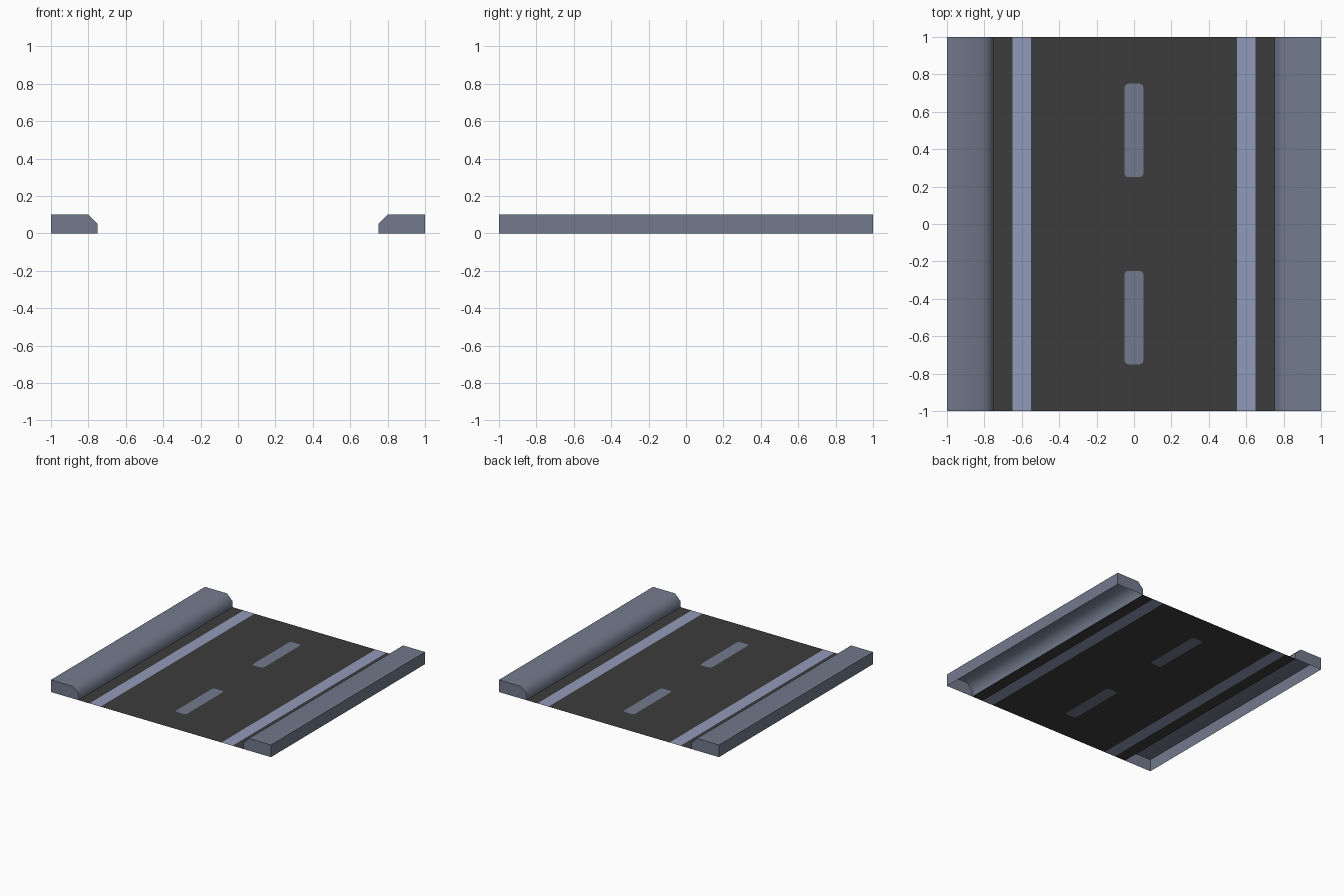
import bpy, bmesh, math

if "Cube" in bpy.data.objects:
    bpy.data.objects.remove(bpy.data.objects["Cube"])


def material(name, srgb):
    m = bpy.data.materials.new(name)
    m.diffuse_color = [((c / 255 + 0.055) / 1.055) ** 2.4 for c in srgb] + [1]
    m.use_nodes = True
    m.node_tree.nodes["Principled BSDF"].inputs["Base Color"].default_value = m.diffuse_color
    return m


asphalt = material("asphalt", (60, 60, 60))
concrete = material("concrete_grey", (114, 122, 140))
paint = material("pale_blue_paint", (145, 154, 184))


def make_object(name, polygons, mats):
    """polygons: list of (points, material index)"""
    bm = bmesh.new()
    for pts, mi in polygons:
        f = bm.faces.new([bm.verts.new(p) for p in pts])
        f.material_index = mi
    bmesh.ops.remove_doubles(bm, verts=bm.verts, dist=1e-5)
    mesh = bpy.data.meshes.new(name)
    bm.to_mesh(mesh)
    bm.free()
    for m in mats:
        mesh.materials.append(m)
    ob = bpy.data.objects.new(name, mesh)
    bpy.context.collection.objects.link(ob)
    return ob


# Flat road: strips across the width, single-sided sheet at z = 0
def rect(x0, x1, y0, y1):
    return [(x0, y0, 0), (x1, y0, 0), (x1, y1, 0), (x0, y1, 0)]


road = []
for s in (-1, 1):
    for a, b, mi in ((0.05, 0.55, 0), (0.55, 0.65, 1), (0.65, 0.75, 0)):
        x0, x1 = sorted((s * a, s * b))
        road.append((rect(x0, x1, -1, 1), mi))

# Centre strip: rounded dashes with the asphalt cut to fit around them
W, R, N = 0.05, 0.02, 4


def dash_end(y, d):
    """Rounded dash end, left to right; d = +1 for upper end, -1 for lower."""
    left = [(-W + R - R * math.cos(t), y - d * R + d * R * math.sin(t), 0)
            for t in (i * math.pi / 2 / N for i in range(N + 1))]
    return left + [(-x, yy, z) for x, yy, z in reversed(left)]


def edge(y):
    return [(-W, y, 0), (W, y, 0)]


bounds = [edge(-1), dash_end(-0.75, -1), dash_end(-0.25, 1),
          dash_end(0.25, -1), dash_end(0.75, 1), edge(1)]
for i, (low, high) in enumerate(zip(bounds, bounds[1:])):
    road.append((low + high[::-1], 2 if i % 2 else 0))
make_object("road_surface", road, (asphalt, paint, concrete))

# Kerbs: chamfered profile, closed ends, open underside
profile = [(0.75, 0), (0.75, 0.05), (0.8, 0.1), (1, 0.1), (1, 0)]
for name, s in (("left_kerb", -1), ("right_kerb", 1)):
    polys = []
    for (xa, za), (xb, zb) in zip(profile, profile[1:]):
        quad = [(s * xa, -1, za), (s * xb, -1, zb), (s * xb, 1, zb), (s * xa, 1, za)]
        polys.append((quad[::s], 0))
    front = [(s * x, -1, z) for x, z in profile]
    back = [(x, 1, z) for x, _, z in front]
    polys += [(front[::-s], 0), (back[::s], 0)]
    ob = make_object(name, polys, (concrete,))
    bpy.ops.object.select_all(action='DESELECT')
    ob.select_set(True)
    bpy.context.view_layer.objects.active = ob
    bpy.ops.object.shade_smooth_by_angle(angle=math.radians(60))
